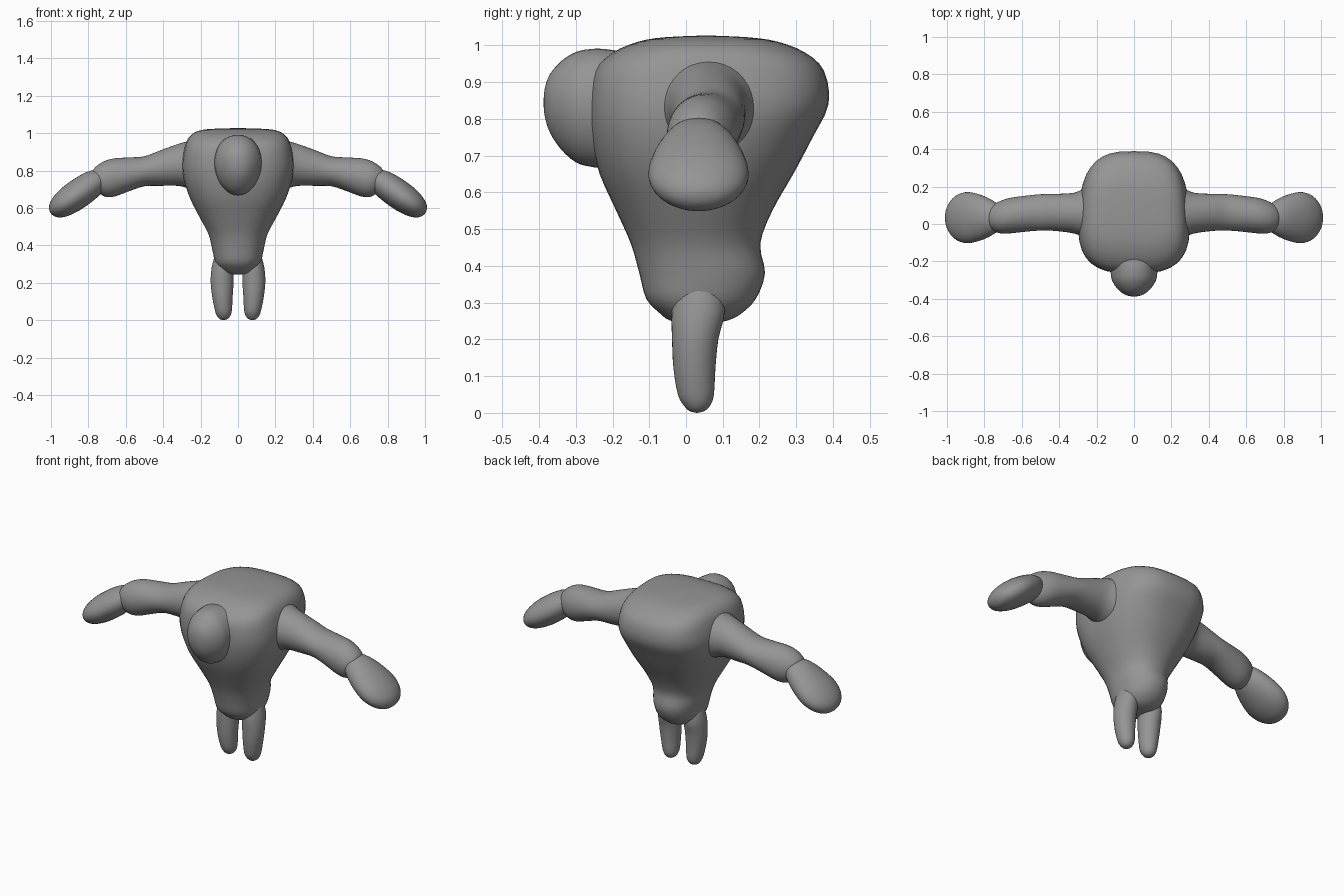
import bpy, bmesh, math
from mathutils import Vector

X, Y, Z = Vector((1, 0, 0)), Vector((0, 1, 0)), Vector((0, 0, 1))

grey = bpy.data.materials.new("clay_grey")
grey.diffuse_color = (0.3, 0.3, 0.3, 1)


def spline(a, b, c, d, t):
    return [0.5 * (2 * q + (r - p) * t + (2 * p - 5 * q + 4 * r - s) * t * t
                   + (3 * q - p - 3 * r + s) * t ** 3)
            for p, q, r, s in zip(a, b, c, d)]


def loft(name, rings, u, v, taper=0.0, mirror=False, segs=36, steps=3):
    """Smooth skin through rings of (x, y, z, half_u, half_v, squareness)."""
    fine = []
    for i in range(len(rings) - 1):
        quad = [rings[min(max(i + k, 0), len(rings) - 1)] for k in (-1, 0, 1, 2)]
        fine += [spline(*quad, s / steps) for s in range(steps)]
    fine.append(rings[-1])
    bm = bmesh.new()
    loops = []
    for x, y, z, hu, hv, n in fine:
        loop = []
        for k in range(segs):
            a = 2 * math.pi * k / segs
            c, s = math.cos(a), math.sin(a)
            pu = math.copysign(abs(c) ** (2 / n), c)
            pv = math.copysign(abs(s) ** (2 / n), s)
            pu *= 1 - taper * pv
            loop.append(bm.verts.new(Vector((x, y, z)) + u * pu * max(hu, 0.001)
                                     + v * pv * max(hv, 0.001)))
        loops.append(loop)
    for p, q in zip(loops, loops[1:]):
        for k in range(segs):
            j = (k + 1) % segs
            bm.faces.new((p[k], p[j], q[j], q[k]))
    bm.faces.new(loops[0][::-1])
    bm.faces.new(loops[-1])
    bmesh.ops.recalc_face_normals(bm, faces=bm.faces)
    for f in bm.faces:
        f.smooth = True
    mesh = bpy.data.meshes.new(name)
    bm.to_mesh(mesh)
    bm.free()
    mesh.materials.append(grey)
    obj = bpy.data.objects.new(name, mesh)
    bpy.context.collection.objects.link(obj)
    if mirror:
        obj.modifiers.new("mirror", 'MIRROR').use_mirror_merge = False
    return obj


# Torso: z, front y, back y, half width, squareness
torso = [
    (0.245, -0.01, 0.08, 0.03, 2), (0.252, -0.045, 0.115, 0.07, 2),
    (0.27, -0.07, 0.15, 0.095, 2.1), (0.31, -0.108, 0.19, 0.122, 2.2),
    (0.38, -0.127, 0.215, 0.138, 2.2), (0.46, -0.15, 0.202, 0.158, 2.2),
    (0.55, -0.19, 0.235, 0.205, 2.3), (0.65, -0.235, 0.292, 0.255, 2.5),
    (0.75, -0.26, 0.345, 0.287, 2.7), (0.84, -0.265, 0.388, 0.295, 2.9),
    (0.93, -0.25, 0.376, 0.28, 3), (0.98, -0.20, 0.325, 0.258, 3),
    (1.01, -0.13, 0.25, 0.215, 3), (1.022, -0.06, 0.17, 0.15, 2.8),
    (1.027, 0.05, 0.06, 0.0, 2.5),
]
loft("torso", [(0, (f + b) / 2, z, w, (b - f) / 2, n) for z, f, b, w, n in torso],
     X, Y, taper=0.07)

# Head: egg pushed forward from the chest, flared at its base
head = [
    (-0.388, 0.845, 0.0, 0.0), (-0.384, 0.845, 0.03, 0.04),
    (-0.37, 0.842, 0.062, 0.08), (-0.34, 0.837, 0.094, 0.12),
    (-0.30, 0.832, 0.118, 0.15), (-0.26, 0.83, 0.125, 0.16),
    (-0.22, 0.828, 0.134, 0.162), (-0.15, 0.825, 0.17, 0.155),
]
loft("head", [(0, y, z, w, h, 2) for y, z, w, h in head], X, Z, taper=-0.08)

# Arms: x, y, z, half depth, half height
arm = [
    (0.18, 0.06, 0.83, 0.16, 0.15), (0.26, 0.06, 0.83, 0.134, 0.128),
    (0.32, 0.058, 0.83, 0.109, 0.112), (0.42, 0.062, 0.812, 0.099, 0.094),
    (0.50, 0.062, 0.796, 0.097, 0.08), (0.58, 0.055, 0.78, 0.096, 0.09),
    (0.66, 0.045, 0.763, 0.095, 0.102), (0.71, 0.037, 0.756, 0.088, 0.096),
    (0.75, 0.033, 0.757, 0.07, 0.072), (0.775, 0.03, 0.76, 0.045, 0.042),
    (0.785, 0.03, 0.76, 0.0, 0.0),
]
loft("arm", [r + (2,) for r in arm], Y, Z, mirror=True)

# Hands: flat paddles sloping down; distance along axis, half width, half thickness
axis, normal = Vector((0.816, 0, -0.577)), Vector((0.577, 0, 0.816))
palm = Vector((0.855, 0.034, 0.675))
hand = [
    (-0.185, 0.0, 0.0), (-0.18, 0.03, 0.022), (-0.16, 0.064, 0.046),
    (-0.11, 0.095, 0.068), (-0.04, 0.122, 0.077), (0.04, 0.137, 0.077),
    (0.10, 0.125, 0.068), (0.14, 0.098, 0.054), (0.165, 0.064, 0.036),
    (0.176, 0.03, 0.017), (0.179, 0.0, 0.0),
]
loft("hand", [(*(palm + axis * t), w, h, 2) for t, w, h in hand],
     Y, normal, mirror=True)

# Legs: x, y, z, half width, half depth
leg = [
    (0.08, 0.035, 0.36, 0.04, 0.055), (0.083, 0.034, 0.28, 0.058, 0.072),
    (0.085, 0.025, 0.20, 0.061, 0.063), (0.083, 0.023, 0.12, 0.054, 0.057),
    (0.078, 0.027, 0.05, 0.045, 0.049), (0.077, 0.03, 0.02, 0.034, 0.036),
    (0.077, 0.03, 0.005, 0.019, 0.02), (0.077, 0.03, 0.0, 0.0, 0.0),
]
loft("leg", [r + (2,) for r in leg], X, Y, mirror=True)
